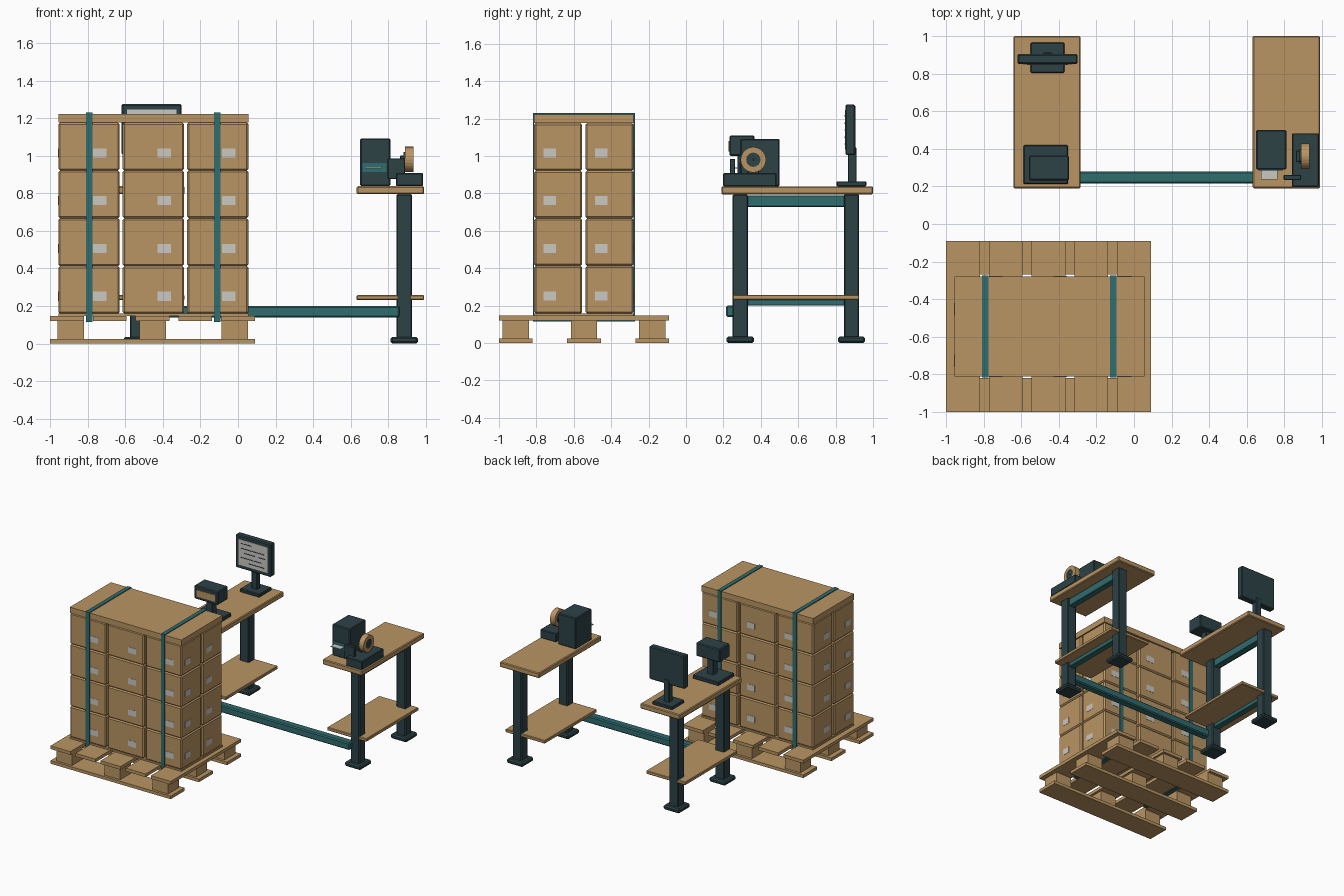
import bpy, bmesh, math
from mathutils import Matrix

if "Cube" in bpy.data.objects:
    bpy.data.objects.remove(bpy.data.objects["Cube"])


def mat(name, c):
    m = bpy.data.materials.new(name)
    m.diffuse_color = (*c, 1)
    m.use_nodes = True
    m.node_tree.nodes["Principled BSDF"].inputs["Base Color"].default_value = m.diffuse_color
    return m


CARD = mat("cardboard_wood", (0.49, 0.30, 0.125))
DARK = mat("dark_slate", (0.026, 0.054, 0.062))
TEAL = mat("teal", (0.030, 0.150, 0.158))
PAPER = mat("paper_grey", (0.60, 0.58, 0.54))


def finish(name, bm, material):
    me = bpy.data.meshes.new(name)
    bm.to_mesh(me)
    bm.free()
    me.materials.append(material)
    ob = bpy.data.objects.new(name, me)
    bpy.context.collection.objects.link(ob)
    return ob


def boxes(name, material, spans, bevel=0.0):
    """One object made of boxes given as (x0, x1, y0, y1, z0, z1)."""
    bm = bmesh.new()
    for x0, x1, y0, y1, z0, z1 in spans:
        m = Matrix.Translation(((x0 + x1) / 2, (y0 + y1) / 2, (z0 + z1) / 2)) \
            @ Matrix.Diagonal((x1 - x0, y1 - y0, z1 - z0, 1))
        bmesh.ops.create_cube(bm, size=1, matrix=m)
    if bevel:
        bmesh.ops.bevel(bm, geom=bm.edges[:], offset=bevel, segments=1, affect='EDGES')
    return finish(name, bm, material)


# ---------- pallet ----------
block_x = (-0.89, -0.453, -0.017)
block_y = (-0.91, -0.545, -0.18)
boxes("pallet_bottom_boards", CARD, [(-1, 0.09, y - 0.09, y + 0.09, 0, 0.025) for y in block_y])
boxes("pallet_blocks", CARD, [(x - 0.07, x + 0.07, y - 0.07, y + 0.07, 0.025, 0.12)
                              for x in block_x for y in block_y])
boxes("pallet_deck_boards", CARD, [(-1 + i * 0.2275, -0.82 + i * 0.2275, -1, -0.09, 0.12, 0.146)
                                   for i in range(5)])

# ---------- carton stack ----------
X0, X1, Y0, Y1 = -0.956, 0.055, -0.812, -0.28
Z0, PITCH = 0.158, 0.2545
W, D = 0.326, 0.257
col_x = [X0 + i * (X1 - X0 - W) / 2 for i in range(3)]
col_y = [Y0, Y1 - D]
cartons, labels = [], []
for k in range(4):
    z = Z0 + k * PITCH
    lz = (z + 0.07, z + 0.118)
    for x in col_x:
        for y in col_y:
            cartons.append((x, x + W, y, y + D, z, z + PITCH))
        # labels on the front and back faces
        labels.append((x + 0.185, x + 0.257, Y0 - 0.002, Y0 + 0.002, *lz))
        labels.append((x + 0.185, x + 0.257, Y1 - 0.002, Y1 + 0.002, *lz))
    for y in col_y:
        # labels on the end faces
        labels.append((X0 - 0.002, X0 + 0.002, y + 0.05, y + 0.117, *lz))
        labels.append((X1 - 0.002, X1 + 0.002, y + 0.05, y + 0.117, *lz))
boxes("cartons", CARD, cartons, 0.009)
boxes("carton_labels", PAPER, labels)
boxes("bottom_sheet", CARD, [(X0, X1, Y0, Y1, 0.146, 0.159)])
boxes("top_cap", CARD, [(X0, X1, Y0, Y1, 1.176, 1.195), (X0, X1, Y0, Y1, 1.195, 1.223)])

# straps looping around the load
for n, x in (("left", -0.792), ("right", -0.11)):
    a, b, t = x - 0.017, x + 0.017, 0.006
    boxes(n + "_strap", TEAL, [
        (a, b, Y0 - t, Y0, 0.114, 1.229), (a, b, Y1, Y1 + t, 0.114, 1.229),
        (a, b, Y0, Y1, 1.223, 1.229), (a, b, Y0, Y1, 0.114, 0.12)])

# ---------- two work tables ----------
for n, x0, x1, lx in (("left", -0.642, -0.285, -0.535), ("right", 0.632, 0.99, 0.885)):
    boxes(n + "_table_top", CARD, [(x0, x1, 0.19, 1.0, 0.795, 0.838)], 0.006)
    boxes(n + "_shelf", CARD, [(x0, x1, 0.25, 0.925, 0.232, 0.258)], 0.004)
    legs = (0.29, 0.885)
    boxes(n + "_legs", DARK, [(lx - 0.041, lx + 0.041, y - 0.041, y + 0.041, 0.03, 0.795)
                              for y in legs], 0.006)
    boxes(n + "_feet", DARK, [(lx - 0.073, lx + 0.073, y - 0.073, y + 0.073, 0, 0.036)
                              for y in legs], 0.01)
    boxes(n + "_rails", TEAL, [(lx - 0.025, lx + 0.025, 0.32, 0.855, 0.728, 0.79),
                               (lx - 0.025, lx + 0.025, 0.32, 0.855, 0.2, 0.233)], 0.004)
boxes("cross_beam", TEAL, [(-0.51, 0.86, 0.215, 0.28, 0.14, 0.2)], 0.008)

# ---------- monitor on left table ----------
boxes("monitor_base", DARK, [(-0.55, -0.37, 0.805, 0.965, 0.838, 0.865)], 0.005)
boxes("monitor_stand", DARK, [(-0.485, -0.435, 0.865, 0.912, 0.86, 1.045)], 0.004)
boxes("monitor_case", DARK, [(-0.62, -0.30, 0.852, 0.905, 1.005, 1.275)], 0.007)
boxes("monitor_screen", PAPER, [(-0.592, -0.328, 0.849, 0.853, 1.035, 1.245)])
rows = [(-0.57, -0.47, 1.215), (-0.57, -0.36, 1.175), (-0.54, -0.44, 1.14),
        (-0.41, -0.35, 1.14), (-0.57, -0.38, 1.10), (-0.50, -0.36, 1.065)]
boxes("screen_lines", DARK, [(a, b, 0.847, 0.85, z - 0.003, z + 0.003) for a, b, z in rows])

# ---------- display unit on left table ----------
boxes("scanner_base", DARK, [(-0.588, -0.352, 0.212, 0.42, 0.838, 0.868)], 0.005)
boxes("scanner_post", DARK, [(-0.482, -0.426, 0.275, 0.335, 0.865, 1.01)], 0.004)
boxes("scanner_head", DARK, [(-0.56, -0.345, 0.232, 0.365, 1.0, 1.11)], 0.007)
boxes("scanner_window", CARD, [(-0.535, -0.37, 0.228, 0.233, 1.025, 1.08)])

# ---------- label printer on right table ----------
boxes("printer_body", DARK, [(0.65, 0.811, 0.29, 0.5, 0.838, 1.092)], 0.006)
boxes("printer_slot", TEAL, [(0.662, 0.79, 0.284, 0.291, 0.912, 0.962)])
boxes("printed_label", PAPER, [(0.675, 0.765, 0.236, 0.288, 0.933, 0.939)])

# ---------- tape dispenser on right table ----------
boxes("dispenser_base", DARK, [(0.84, 0.985, 0.198, 0.483, 0.838, 0.908)], 0.005)
boxes("dispenser_cutter", DARK, [(0.797, 0.89, 0.235, 0.262, 0.876, 0.985)], 0.003)
boxes("dispenser_arm", DARK, [(0.862, 0.886, 0.33, 0.39, 0.9, 1.0)], 0.003)


def ring(name, material, x0, x1, y, z, r_out, r_in, n=24):
    """Tube along x, lathed from a square section."""
    bm = bmesh.new()
    sec = [(x0, r_out), (x1, r_out), (x1, r_in), (x0, r_in)]
    vs = [[bm.verts.new((x, y + r * math.cos(2 * math.pi * i / n),
                         z + r * math.sin(2 * math.pi * i / n))) for x, r in sec] for i in range(n)]
    for i in range(n):
        a, b = vs[i], vs[(i + 1) % n]
        for j in range(4):
            k = (j + 1) % 4
            bm.faces.new((a[j], a[k], b[k], b[j]))
    bmesh.ops.recalc_face_normals(bm, faces=bm.faces[:])
    return finish(name, bm, material)


ring("tape_roll", CARD, 0.89, 0.934, 0.36, 0.98, 0.068, 0.038)
ring("tape_hub", DARK, 0.88, 0.93, 0.36, 0.98, 0.039, 0.004)
